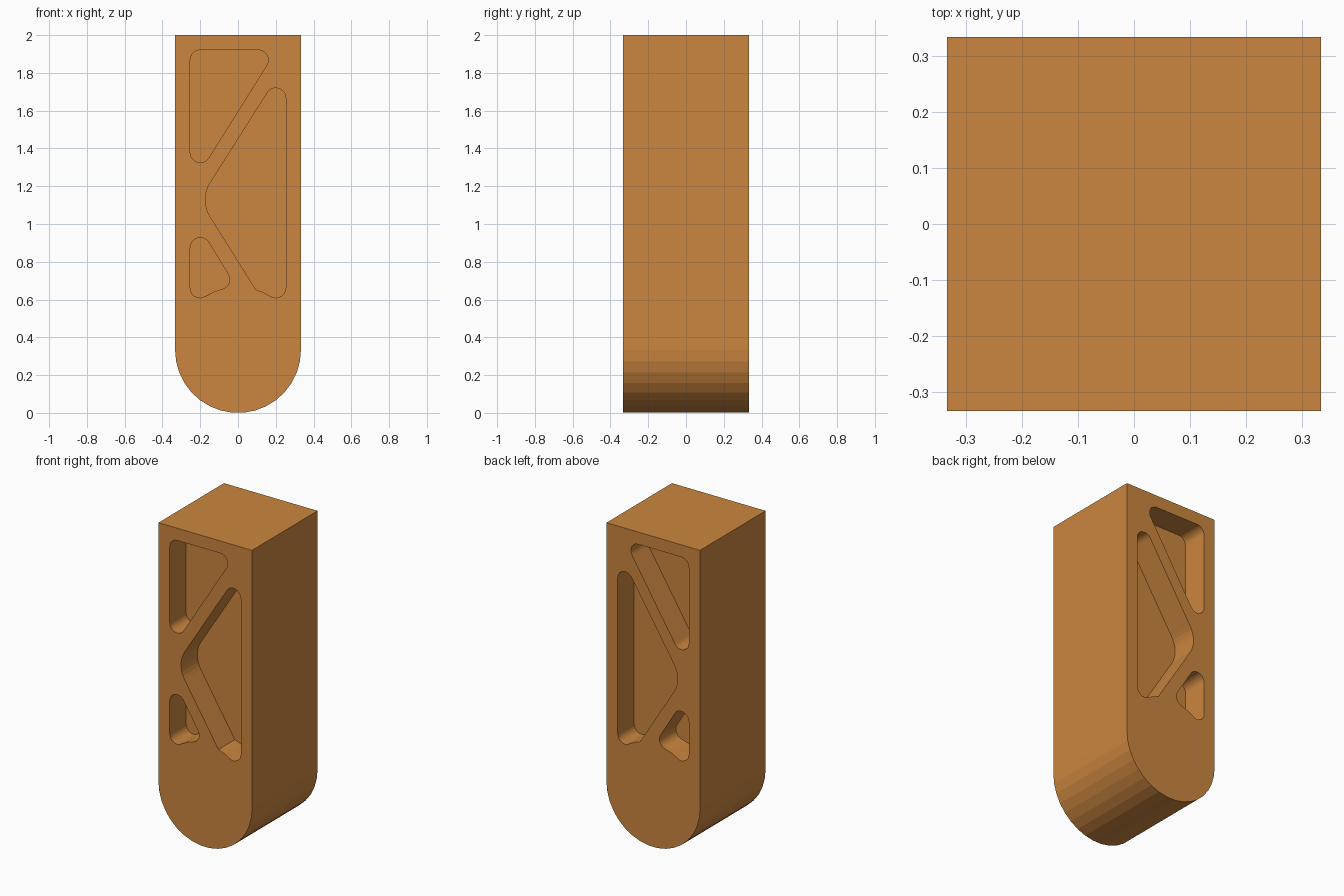
import bpy, bmesh
from math import radians, cos, sin

if "Cube" in bpy.data.objects:
    bpy.data.objects.remove(bpy.data.objects["Cube"])

HALF = 1 / 3          # half width and half thickness, also the radius of the rounded end
WEB = HALF / 2        # half thickness of the wall left between front and back pockets
R = 0.053             # pocket corner radius


def outline(arcs):
    """Join arcs (cx, cz, radius, start deg, end deg, segments) into one loop of x, z points."""
    pts = []
    for cx, cz, r, a0, a1, n in arcs:
        for i in range(n + 1):
            a = radians(a0 + (a1 - a0) * i / n)
            pts.append((cx + r * cos(a), cz + r * sin(a)))
    return pts


def prism(name, loops, y_ranges):
    """Extrude each x, z loop through each y range, all in one object."""
    bm = bmesh.new()
    for pts in loops:
        for y0, y1 in y_ranges:
            face = bm.faces.new([bm.verts.new((x, y0, z)) for x, z in pts])
            ext = bmesh.ops.extrude_face_region(bm, geom=[face])
            verts = [v for v in ext["geom"] if isinstance(v, bmesh.types.BMVert)]
            bmesh.ops.translate(bm, verts=verts, vec=(0, y1 - y0, 0))
    bmesh.ops.recalc_face_normals(bm, faces=bm.faces[:])
    mesh = bpy.data.meshes.new(name)
    bm.to_mesh(mesh)
    bm.free()
    obj = bpy.data.objects.new(name, mesh)
    bpy.context.collection.objects.link(obj)
    return obj


# Beam body: square top, half-round lower end
body = prism("beam_body",
             [outline([(0, HALF, HALF, 180, 360, 17)]) + [(HALF, 2), (-HALF, 2)]],
             [(-HALF, HALF)])

# Truss pockets, bounded below by an arc concentric with the rounded end
upper = outline([(-0.2, 1.378, R, 180, 328, 10),
                 (0.107, 1.868, R, -32, 90, 8),
                 (-0.2, 1.868, R, 90, 180, 6)])
middle = outline([(0.2, 0.662, R, 238.7, 360, 8),
                  (0.2, 1.667, R, 0, 147.7, 10),
                  (-0.006, 1.128, 0.167, 147.7, 212.3, 8),
                  (0, HALF, HALF, 73.6, 58.7, 2)])
lower = outline([(-0.097, 0.707, R, -75.5, 31.5, 8),
                 (-0.2, 0.875, R, 31.5, 180, 10),
                 (-0.2, 0.662, R, 180, 301.3, 8),
                 (0, HALF, HALF, 121.3, 104.5, 2)])
cutter = prism("pocket_cutter", [upper, middle, lower], [(-0.5, -WEB), (WEB, 0.5)])
bmesh_clean = bmesh.new()
bmesh_clean.from_mesh(cutter.data)
bmesh.ops.remove_doubles(bmesh_clean, verts=bmesh_clean.verts[:], dist=0.002)
bmesh_clean.to_mesh(cutter.data)
bmesh_clean.free()

# Cut the pockets into front and back
mod = body.modifiers.new("pockets", "BOOLEAN")
mod.operation = "DIFFERENCE"
mod.solver = "EXACT"
mod.object = cutter
bpy.context.view_layer.objects.active = body
bpy.ops.object.modifier_apply(modifier=mod.name)
bpy.data.objects.remove(cutter)

# Orange paint
paint = bpy.data.materials.new("orange_paint")
paint.diffuse_color = (0.6, 0.24, 0.05, 1)
paint.use_nodes = True
paint.node_tree.nodes["Principled BSDF"].inputs["Base Color"].default_value = paint.diffuse_color
body.data.materials.clear()
body.data.materials.append(paint)
